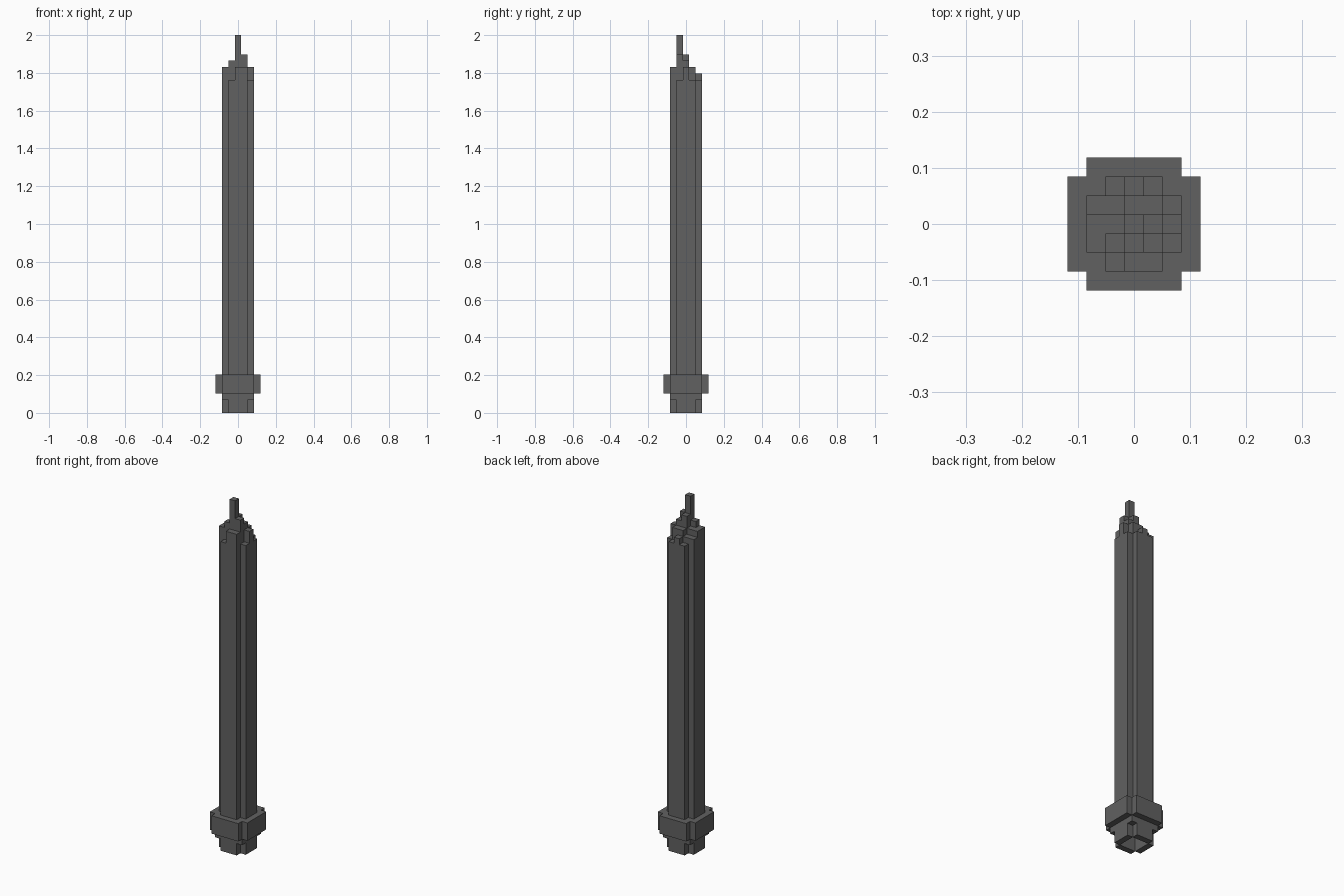
import bpy
import bmesh
from mathutils import Matrix, Vector

old = bpy.data.objects.get("Cube")
if old:
    bpy.data.objects.remove(old, do_unlink=True)

U = 2 / 59  # one block

grey = bpy.data.materials.new("dark grey")
grey.use_nodes = True
colour = (0.12, 0.12, 0.12, 1)
grey.diffuse_color = colour
grey.node_tree.nodes["Principled BSDF"].inputs["Base Color"].default_value = colour


def add_box(bm, x, y, low, high, wide=1, deep=1):
    """Box centred on block (x, y), between two block heights."""
    size = Vector((wide, deep, high - low)) * U
    place = Vector((x, y, (low + high) / 2)) * U
    bmesh.ops.create_cube(bm, size=1, matrix=Matrix.LocRotScale(place, None, size))


def finish(name, bm):
    mesh = bpy.data.meshes.new(name)
    bm.to_mesh(mesh)
    bm.free()
    mesh.materials.append(grey)
    obj = bpy.data.objects.new(name, mesh)
    bpy.context.collection.objects.link(obj)


def four_sides(name, distance, width, low, high):
    """One panel on each of the four sides."""
    bm = bmesh.new()
    for s in (-1, 1):
        add_box(bm, 0, s * distance, low, high, wide=width)
        add_box(bm, s * distance, 0, low, high, deep=width)
    finish(name, bm)


SHAFT_TOP = 52

# Hollow shaft, open at the foot
four_sides("shaft_walls", 2, 3, 0, SHAFT_TOP)

# Collar and the corner posts that carry it
four_sides("collar", 3, 5, 3, 6)
bm = bmesh.new()
for sx in (-1, 1):
    for sy in (-1, 1):
        add_box(bm, sx * 2, sy * 2, 2, 6)
finish("collar_corners", bm)

# Ragged top: blocks above the shaft, rows run from front to back
steps = [
    (0, 0, 2, 2, 0),
    (2, 3, 7, 4, 0),
    (2, 2, 4, 3, 2),
    (1, 1, 2, 2, 0),
    (0, 0, 1, 0, 0),
]
bm = bmesh.new()
add_box(bm, 0, 0, SHAFT_TOP - 1, SHAFT_TOP, wide=3, deep=3)
for row, heights in enumerate(steps):
    for col, height in enumerate(heights):
        if height:
            add_box(bm, col - 2, row - 2, SHAFT_TOP, SHAFT_TOP + height)
finish("stepped_top", bm)
